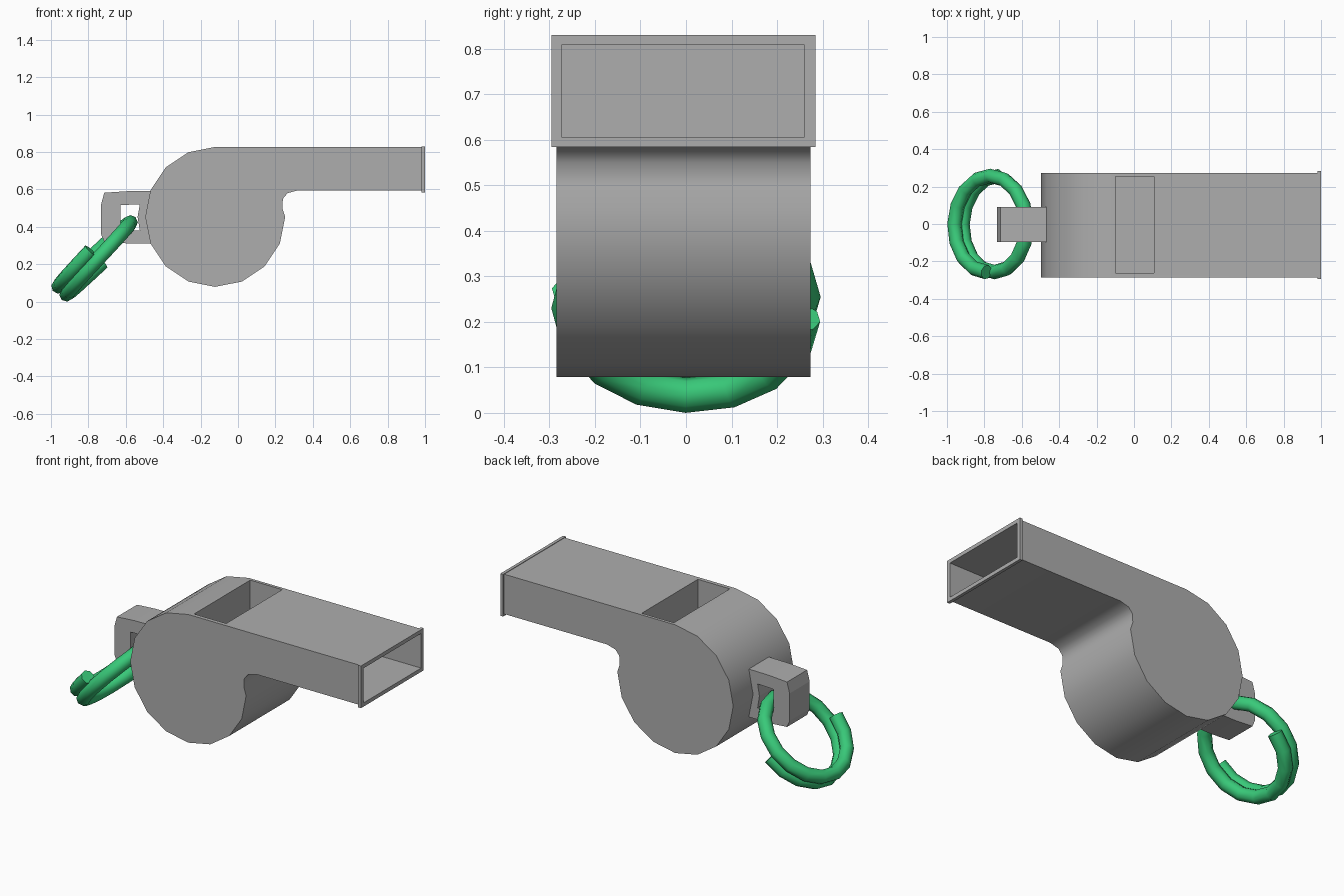
import bpy, bmesh, math
from mathutils import Vector

if "Cube" in bpy.data.objects:
    bpy.data.objects.remove(bpy.data.objects["Cube"])


def finish(bm, name, smooth=None):
    bmesh.ops.recalc_face_normals(bm, faces=bm.faces)
    me = bpy.data.meshes.new(name)
    bm.to_mesh(me)
    bm.free()
    ob = bpy.data.objects.new(name, me)
    bpy.context.collection.objects.link(ob)
    activate(ob)
    if smooth:
        bpy.ops.object.shade_smooth_by_angle(angle=math.radians(smooth))
    return ob


def activate(ob):
    bpy.ops.object.select_all(action='DESELECT')
    ob.select_set(True)
    bpy.context.view_layer.objects.active = ob


def prism(name, pts, y0, y1, smooth=None):
    """Extrude an xz outline along y."""
    bm = bmesh.new()
    face = bm.faces.new([bm.verts.new((x, y0, z)) for x, z in pts])
    ext = bmesh.ops.extrude_face_region(bm, geom=[face])
    moved = [v for v in ext['geom'] if isinstance(v, bmesh.types.BMVert)]
    bmesh.ops.translate(bm, verts=moved, vec=(0, y1 - y0, 0))
    return finish(bm, name, smooth)


def box(name, x0, x1, y0, y1, z0, z1):
    return prism(name, [(x0, z0), (x1, z0), (x1, z1), (x0, z1)], y0, y1)


def frame(name, outer, inner, y0, y1):
    """Closed band between two matching xz loops, extruded along y."""
    bm = bmesh.new()
    loops = [[bm.verts.new((x, y, z)) for x, z in pts]
             for pts, y in ((outer, y0), (outer, y1), (inner, y1), (inner, y0))]
    n = len(outer)
    for k in range(4):
        a, b = loops[k], loops[(k + 1) % 4]
        for i in range(n):
            j = (i + 1) % n
            bm.faces.new((a[i], a[j], b[j], b[i]))
    return finish(bm, name)


def cut(target, cutter):
    cutter.hide_render = True
    mod = target.modifiers.new('cut', 'BOOLEAN')
    mod.operation, mod.solver, mod.object = 'DIFFERENCE', 'EXACT', cutter
    activate(target)
    bpy.ops.object.modifier_apply(modifier=mod.name)


def paint(ob, name, colour):
    mat = bpy.data.materials.get(name) or bpy.data.materials.new(name)
    mat.diffuse_color = colour
    mat.use_nodes = True
    mat.node_tree.nodes["Principled BSDF"].inputs["Base Color"].default_value = mat.diffuse_color
    ob.data.materials.clear()
    ob.data.materials.append(mat)


# Whistle body: three quarters of a 16-sided drum running into the mouthpiece
cx, cz, r = -0.122, 0.453, 0.374
outline = [(cx + r * math.cos(math.radians(a)), cz + r * math.sin(math.radians(a)))
           for a in [90 + 22.5 * i for i in range(13)]]
outline += [(0.237, 0.50), (0.24, 0.55), (0.265, 0.58), (0.32, 0.595),
            (0.985, 0.595), (0.985, 0.827)]
body = prism('whistle_body', outline, -0.285, 0.273, 45)

# Raised rim around the mouth
rim = box('mouth_rim', 0.982, 1.0, -0.295, 0.284, 0.584, 0.83)

# Air duct and sound window
duct = box('duct_cutter', 0.15, 1.1, -0.273, 0.26, 0.606, 0.808)
window = box('window_cutter', -0.10, 0.107, -0.262, 0.255, 0.606, 0.95)
cut(body, duct)
cut(body, window)
cut(rim, duct)
for c in (duct, window):
    bpy.data.objects.remove(c, do_unlink=True)

# Lug holding the ring
lug = frame('ring_lug',
            [(-0.46, 0.592), (-0.60, 0.590), (-0.715, 0.582), (-0.732, 0.52),
             (-0.732, 0.36), (-0.715, 0.32), (-0.60, 0.312), (-0.46, 0.312), (-0.49, 0.453)],
            [(-0.525, 0.52), (-0.58, 0.518), (-0.628, 0.516), (-0.628, 0.49),
             (-0.628, 0.41), (-0.628, 0.38), (-0.58, 0.38), (-0.525, 0.38), (-0.537, 0.453)],
            -0.095, 0.09)

# Split ring: one and a half turns of tilted wire
u = Vector((1, 0, 1)).normalized()
n = Vector((-1, 0, 1)).normalized()
steps = 24
cu = bpy.data.curves.new('split_ring', 'CURVE')
cu.dimensions = '3D'
cu.bevel_depth, cu.bevel_resolution, cu.use_fill_caps = 0.039, 2, True
sp = cu.splines.new('POLY')
sp.points.add(steps)
for i, p in enumerate(sp.points):
    t = math.radians(-90 - 22.5 * i)
    pos = (u * (-0.364 + 0.257 * math.cos(t)) + Vector((0, 0.257 * math.sin(t), 0))
           + n * (0.706 + 0.045 * (1 - 2 * i / steps)))
    p.co = (*pos, 1)
ring = bpy.data.objects.new('split_ring', cu)
bpy.context.collection.objects.link(ring)
activate(ring)
bpy.ops.object.convert(target='MESH')
ring = bpy.context.view_layer.objects.active
bpy.ops.object.shade_smooth_by_angle(angle=math.radians(50))

# Colours: dark grey plastic and green wire
for ob in (body, rim, lug):
    paint(ob, 'dark_grey', (0.42, 0.42, 0.42, 1))
paint(ring, 'green', (0.04, 0.58, 0.19, 1))
